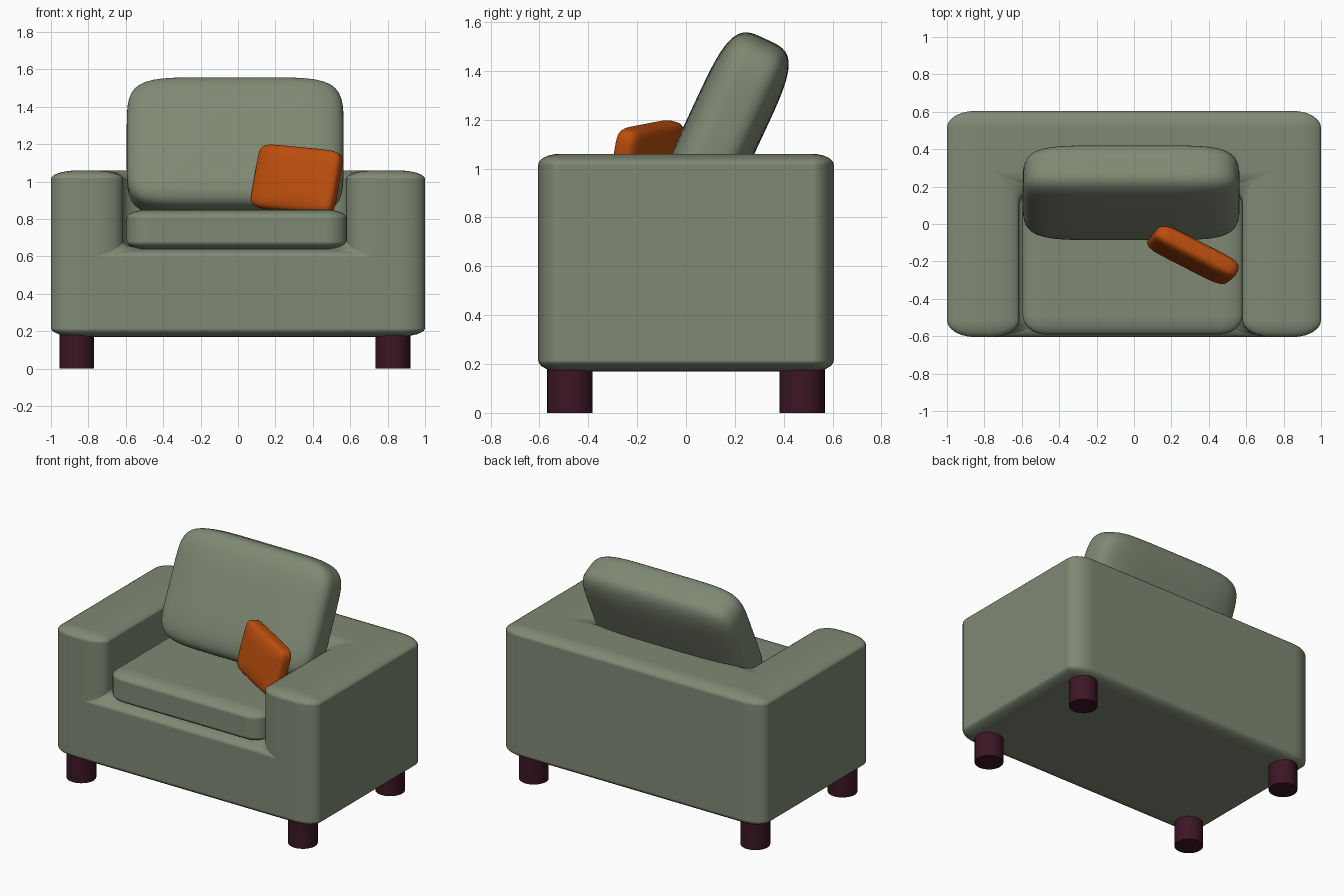
import bpy, bmesh
from math import radians
from mathutils import Vector

if "Cube" in bpy.data.objects:
    bpy.data.objects.remove(bpy.data.objects["Cube"])


def material(name, rgb):
    m = bpy.data.materials.new(name)
    m.diffuse_color = (*rgb, 1)
    m.use_nodes = True
    m.node_tree.nodes["Principled BSDF"].inputs["Base Color"].default_value = m.diffuse_color
    return m


FABRIC = material("green fabric", (0.215, 0.25, 0.175))
ORANGE = material("orange fabric", (0.5, 0.075, 0.004))
WOOD = material("dark wood", (0.045, 0.008, 0.018))


def add_object(name, bm, mat):
    me = bpy.data.meshes.new(name)
    bm.to_mesh(me)
    bm.free()
    me.materials.append(mat)
    ob = bpy.data.objects.new(name, me)
    bpy.context.collection.objects.link(ob)
    return ob


def box(name, lo, hi, mat, scale=(1, 1, 1)):
    """Box between two corners; object scale stretches later bevels."""
    bm = bmesh.new()
    bmesh.ops.create_cube(bm, size=1)
    for v in bm.verts:
        v.co = [(a + (b - a) * (c + 0.5)) / s
                for a, b, c, s in zip(lo, hi, v.co, scale)]
    ob = add_object(name, bm, mat)
    ob.scale = scale
    return ob


def round_edges(ob, width, segments=6):
    b = ob.modifiers.new("round", "BEVEL")
    b.width, b.segments = width, segments
    b.limit_method = "ANGLE"
    b.harden_normals = True
    ob.data.shade_smooth()


def pillow(name, loc, size, rot, mat, face_power, edge_power):
    """Superquadric cushion, thin along local y."""
    bm = bmesh.new()
    bmesh.ops.create_cube(bm, size=2)
    bmesh.ops.subdivide_edges(bm, edges=bm.edges[:], cuts=19, use_grid_fill=True)
    for v in bm.verts:
        x, y, z = (abs(c) for c in v.co)
        rim = (x ** face_power + z ** face_power) ** (1 / face_power)
        f = (y ** edge_power + rim ** edge_power) ** (1 / edge_power)
        v.co = Vector([c / f * s / 2 for c, s in zip(v.co, size)])
    ob = add_object(name, bm, mat)
    ob.location = loc
    ob.rotation_euler = [radians(a) for a in rot]
    ob.data.shade_smooth()
    return ob


# Body: block with the seat well cut out, leaving arms and back
body = box("body", (-1, -0.605, 0.17), (1, 0.605, 1.06), FABRIC, (1.7, 1, 0.5))
well = box("seat_well_cutter", (-0.615, -0.9, 0.64), (0.58, 0.2, 1.4), FABRIC)
well.hide_render = True
well.hide_viewport = True
cut = body.modifiers.new("well", "BOOLEAN")
cut.operation, cut.object, cut.solver = "DIFFERENCE", well, "EXACT"
round_edges(body, 0.09)

# Seat cushion
seat = box("seat_cushion", (-0.595, -0.59, 0.635), (0.58, 0.2, 0.85), FABRIC, (1.2, 1, 0.45))
round_edges(seat, 0.1)

# Leaning back cushion and loose throw pillow
pillow("back_cushion", (-0.015, 0.167, 1.185), (1.16, 0.31, 0.76), (-25, 0, 0), FABRIC, 6, 4)
pillow("throw_pillow", (0.315, -0.165, 1.01), (0.49, 0.125, 0.35), (-12, 5, -27), ORANGE, 8, 3.5)

# Legs
for side, x in (("left", -0.862), ("right", 0.828)):
    for end, y in (("front", -0.475), ("back", 0.475)):
        bm = bmesh.new()
        bmesh.ops.create_cone(bm, cap_ends=True, segments=32, radius1=0.093,
                              radius2=0.093, depth=0.2)
        leg = add_object(f"{end}_{side}_leg", bm, WOOD)
        leg.location = (x, y, 0.1)
        leg.data.shade_smooth()
        leg.data.set_sharp_from_angle(angle=radians(40))
